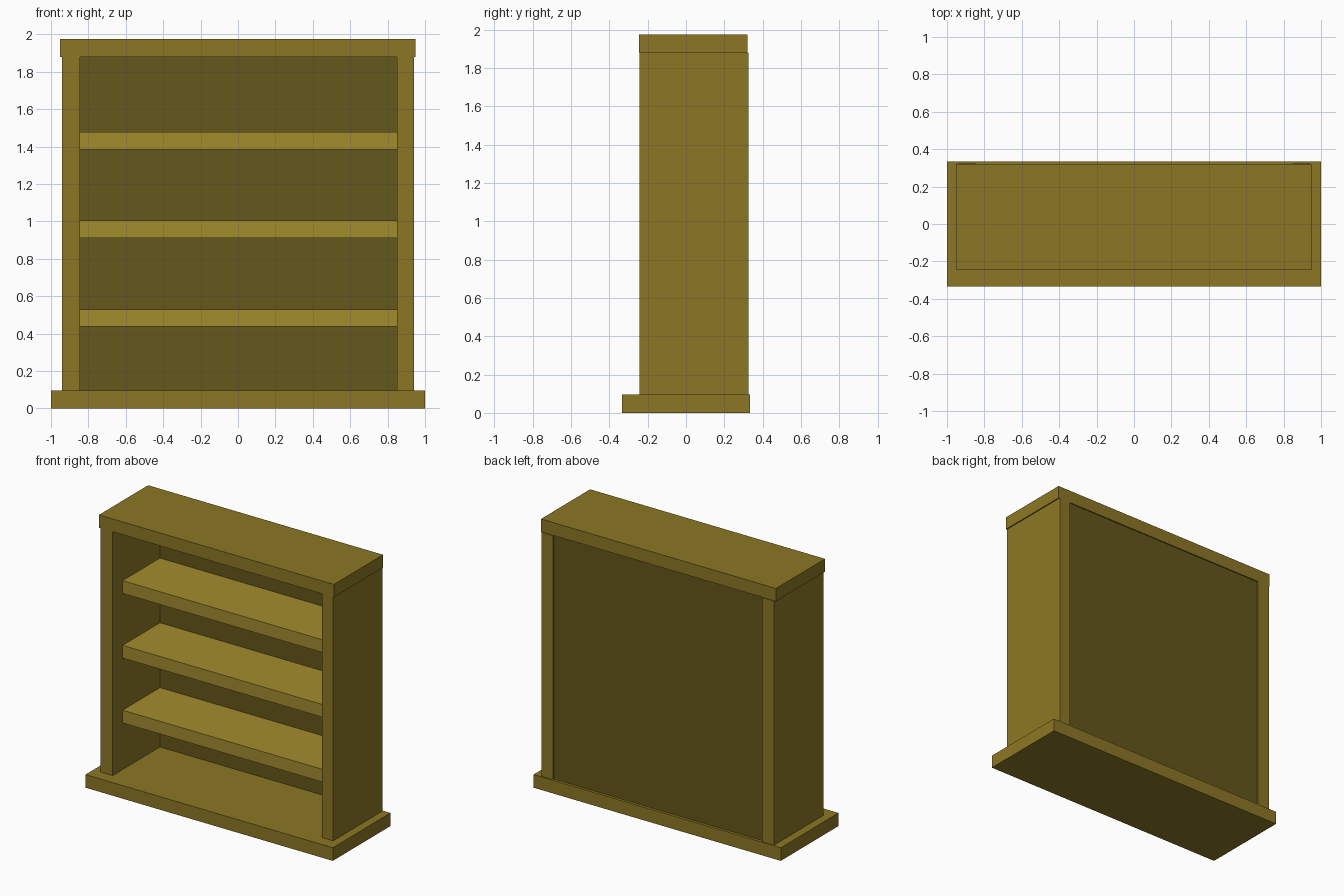
import bpy

if "Cube" in bpy.data.objects:
    bpy.data.objects.remove(bpy.data.objects["Cube"])


def material(name, r, g, b):
    m = bpy.data.materials.new(name)
    m.diffuse_color = (r, g, b, 1)
    m.use_nodes = True
    m.node_tree.nodes["Principled BSDF"].inputs["Base Color"].default_value = m.diffuse_color
    return m


FRAME = material("frame_wood", 0.263, 0.187, 0.018)
SHELF = material("shelf_wood", 0.365, 0.265, 0.026)
BACK = material("back_wood", 0.130, 0.095, 0.011)


def box(name, x, y, z, mat):
    """Box from (min, max) pairs on each axis."""
    bpy.ops.mesh.primitive_cube_add(
        size=1, location=[(a + b) / 2 for a, b in (x, y, z)])
    ob = bpy.context.object
    ob.name = name
    ob.scale = [b - a for a, b in (x, y, z)]
    bpy.ops.object.transform_apply(location=False, rotation=False, scale=True)
    ob.data.materials.append(mat)
    return ob


# Plinth and top board
box("base", (-1, 1), (-0.333, 0.333), (0, 0.096), FRAME)
box("top", (-0.952, 0.948), (-0.246, 0.321), (1.88, 1.974), FRAME)

# Upright side panels
box("left_side", (-0.94, -0.844), (-0.243, 0.326), (0.096, 1.88), FRAME)
box("right_side", (0.849, 0.94), (-0.243, 0.326), (0.096, 1.88), FRAME)

# Thin recessed back panel
box("back_panel", (-0.844, 0.849), (0.304, 0.313), (0.096, 1.88), BACK)

# Shelves, set back from the front edge
for i, z in enumerate((0.437, 0.911, 1.384)):
    box(f"shelf_{i + 1}", (-0.844, 0.849), (-0.128, 0.304), (z, z + 0.093), SHELF)
